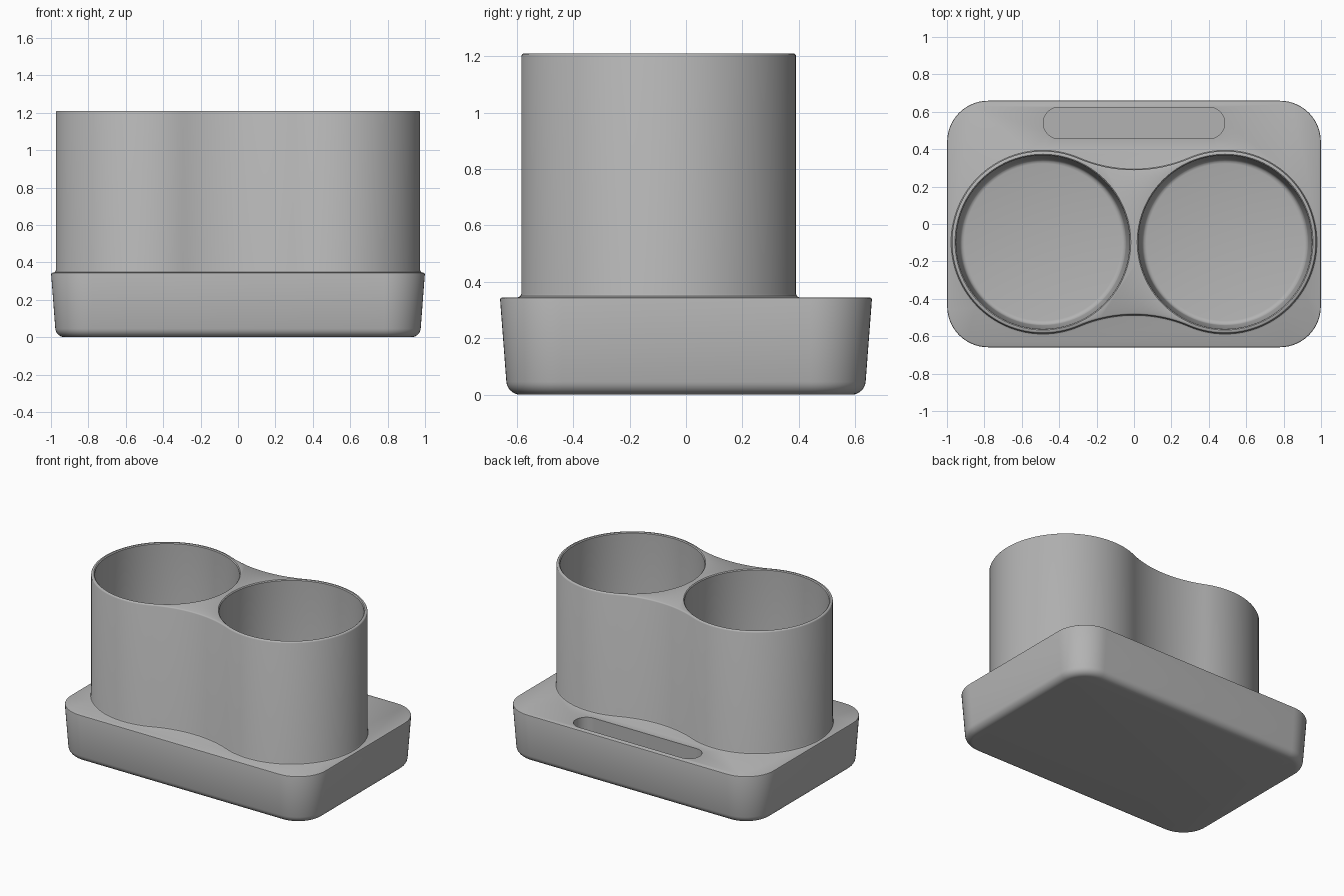
import bpy, bmesh, math

if "Cube" in bpy.data.objects:
    bpy.data.objects.remove(bpy.data.objects["Cube"])

CUP_X, CUP_Y, CUP_R = 0.487, -0.097, 0.487   # cup centres and outer radius
WAIST = 0.387                                # half depth of the neck between the cups
BASE_TOP, TOP = 0.345, 1.21

grey = bpy.data.materials.new("warm_grey")
grey.diffuse_color = (0.45, 0.45, 0.45, 1)
grey.use_nodes = True
grey.node_tree.nodes["Principled BSDF"].inputs["Base Color"].default_value = grey.diffuse_color


def arc(cx, cy, r, a0, a1, n):
    """Points on an arc, angles in degrees."""
    return [(cx + r * math.cos(math.radians(a0 + (a1 - a0) * i / n)),
             cy + r * math.sin(math.radians(a0 + (a1 - a0) * i / n))) for i in range(n + 1)]


def rounded_rect(hx, hy, r):
    pts = []
    for k, (sx, sy) in enumerate([(1, 1), (-1, 1), (-1, -1), (1, -1)]):
        pts += arc(sx * (hx - r), sy * (hy - r), r, 90 * k, 90 * k + 90, 14)
    return pts


def twin_outline(off):
    """Two circles joined by tangent concave arcs, grown outward by off."""
    fillet = (CUP_X ** 2 + WAIST ** 2 - CUP_R ** 2) / (2 * (CUP_R - WAIST))
    cy = fillet + WAIST
    t = math.degrees(math.atan2(cy, CUP_X))
    r, f = CUP_R + off, fillet - off
    right = arc(CUP_X, CUP_Y, r, t - 180, 180 - t, 72)
    back = arc(0, CUP_Y + cy, f, -t, t - 180, 24)
    left = arc(-CUP_X, CUP_Y, r, t, 360 - t, 72)
    front = arc(0, CUP_Y - cy, f, 180 - t, t, 24)
    return right[:-1] + back[:-1] + left[:-1] + front[:-1]


def loft(name, rings):
    """Closed solid through stacked (outline, z) rings, bottom to top."""
    bm = bmesh.new()
    loops = [[bm.verts.new((x, y, z)) for x, y in pts] for pts, z in rings]
    n = len(loops[0])
    for a, b in zip(loops, loops[1:]):
        for i in range(n):
            j = (i + 1) % n
            bm.faces.new((a[i], a[j], b[j], b[i]))
    bm.faces.new(loops[0][::-1])
    bm.faces.new(loops[-1])
    bmesh.ops.recalc_face_normals(bm, faces=bm.faces)
    mesh = bpy.data.meshes.new(name)
    bm.to_mesh(mesh)
    bm.free()
    mesh.materials.append(grey)
    obj = bpy.data.objects.new(name, mesh)
    bpy.context.collection.objects.link(obj)
    return obj


def combine(target, tool, operation):
    mod = target.modifiers.new(operation.lower(), 'BOOLEAN')
    mod.operation, mod.object, mod.solver = operation, tool, 'EXACT'
    bpy.context.view_layer.objects.active = target
    bpy.ops.object.modifier_apply(modifier=mod.name)
    bpy.data.objects.remove(tool)


# tapered tray base: (inset, z) with rounded bottom edge and softened top edge
F = 0.05
profile = [(0.023 + F * (1 - math.sin(a)), F * (1 - math.cos(a)))
           for a in (math.radians(85 * i / 7) for i in range(8))]
profile += [(0.001, BASE_TOP - 0.008), (0.003, BASE_TOP - 0.003), (0.008, BASE_TOP)]
holder = loft("twin_cup_holder",
              [(rounded_rect(1 - d, 0.66 - d, 0.22 - d), z) for d, z in profile])

# upright twin body with flared foot and rounded rim
body = loft("twin_body", [(twin_outline(o), z) for o, z in [
    (0.012, BASE_TOP - 0.05), (0.012, BASE_TOP), (0.004, BASE_TOP + 0.004),
    (0, BASE_TOP + 0.012), (0, TOP - 0.008), (-0.003, TOP - 0.003), (-0.008, TOP)]])
combine(holder, body, 'UNION')

# cup pockets, slightly tapered with a rounded floor edge
for side in (-1, 1):
    rings = [(0.42, 0.07), (0.432, 0.073), (0.441, 0.082), (0.445, 0.095),
             (0.464, TOP - 0.006), (0.470, TOP), (0.470, TOP + 0.05)]
    pocket = loft("cup_pocket", [(arc(side * CUP_X, CUP_Y, r, 0, 360, 96)[:-1], z)
                                 for r, z in rings])
    combine(holder, pocket, 'DIFFERENCE')

# long rounded slot behind the cups
slot_line = [(x, y + 0.54) for x, y in rounded_rect(0.485, 0.084, 0.0835)]
combine(holder, loft("slot", [(slot_line, 0.10), (slot_line, 0.5)]), 'DIFFERENCE')

bpy.ops.object.select_all(action='DESELECT')
holder.select_set(True)
bpy.context.view_layer.objects.active = holder
bpy.ops.object.shade_smooth_by_angle(angle=math.radians(35))
